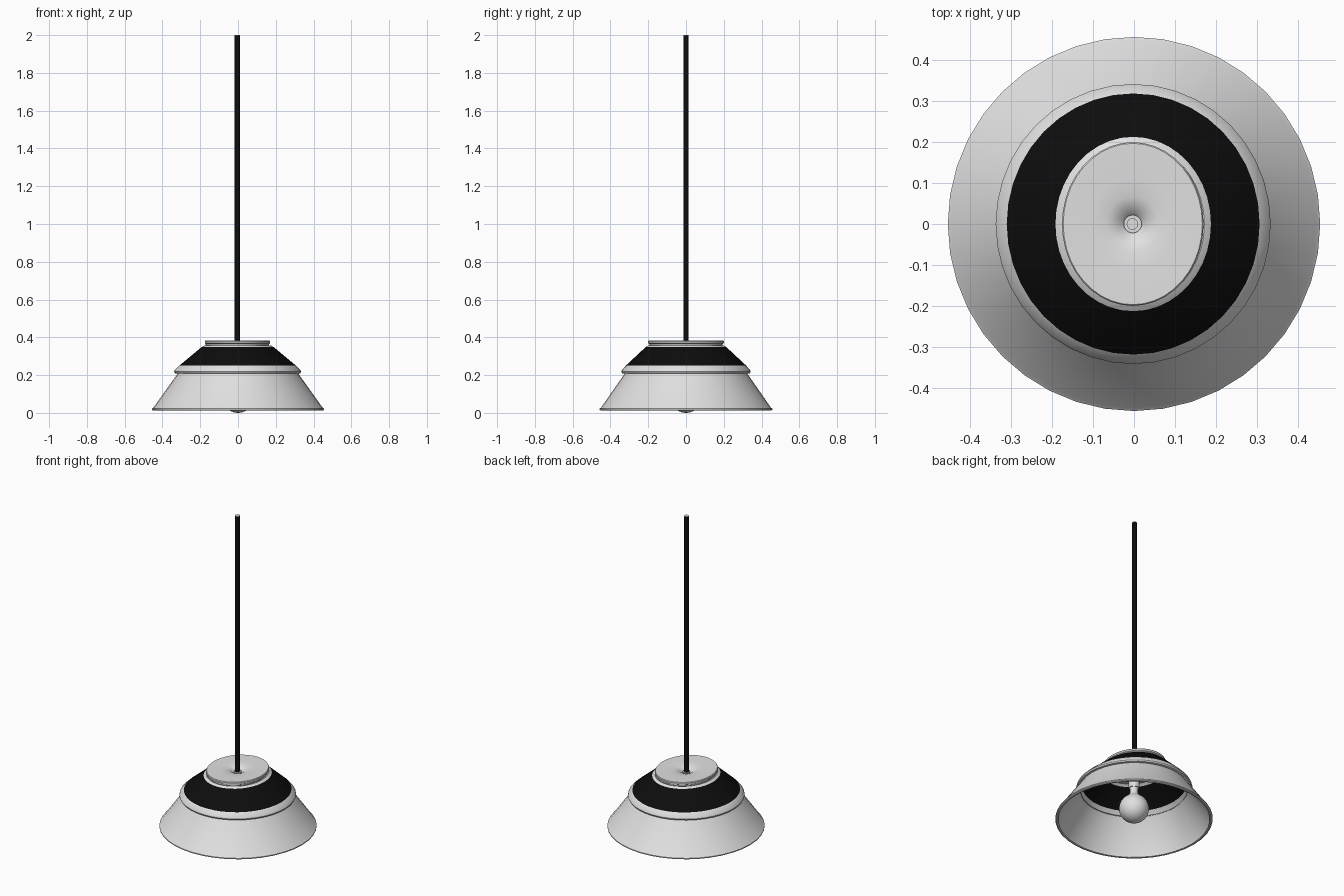
import bpy, bmesh, math

cube = bpy.data.objects.get("Cube")
if cube:
    bpy.data.objects.remove(cube, do_unlink=True)


def make_material(name, value):
    mat = bpy.data.materials.new(name)
    mat.use_nodes = True
    colour = (value, value, value, 1.0)
    mat.diffuse_color = colour
    mat.node_tree.nodes["Principled BSDF"].inputs["Base Color"].default_value = colour
    return mat


WHITE = make_material("soft white", 0.75)
BLACK = make_material("black", 0.004)


def loft(name, rows, mats, black_bands=(), closed=False, segments=40, cx=0.0, angle=35):
    """Skin elliptical rings (rx, ry, z); closed joins the last ring to the first."""
    bm = bmesh.new()
    rings = []
    for rx, ry, z in rows:
        turn = [2 * math.pi * i / segments for i in range(segments)]
        rings.append([bm.verts.new((cx + rx * math.cos(a), ry * math.sin(a), z)) for a in turn])
    count = len(rings)
    for r in range(count if closed else count - 1):
        low, high = rings[r], rings[(r + 1) % count]
        for i in range(segments):
            j = (i + 1) % segments
            face = bm.faces.new((low[i], low[j], high[j], high[i]))
            face.material_index = 1 if r in black_bands else 0
    if not closed:
        bm.faces.new(rings[0][::-1])
        bm.faces.new(rings[-1])
    bmesh.ops.recalc_face_normals(bm, faces=bm.faces)
    mesh = bpy.data.meshes.new(name)
    bm.to_mesh(mesh)
    bm.free()
    for m in mats:
        mesh.materials.append(m)
    obj = bpy.data.objects.new(name, mesh)
    bpy.context.collection.objects.link(obj)
    bpy.ops.object.select_all(action="DESELECT")
    obj.select_set(True)
    bpy.context.view_layer.objects.active = obj
    bpy.ops.object.shade_smooth_by_angle(angle=math.radians(angle))
    return obj


# Flared lower shade with a rolled rim
loft("lower_shade", [
    (0.448, 0.449, 0.012), (0.455, 0.457, 0.016), (0.455, 0.457, 0.022),
    (0.447, 0.449, 0.029), (0.316, 0.321, 0.213),
    (0.306, 0.311, 0.213), (0.436, 0.438, 0.026), (0.438, 0.440, 0.014),
], [WHITE], closed=True)

# Collar and upper cone with a black band outside and inside
loft("upper_shade", [
    (0.316, 0.320, 0.207), (0.333, 0.339, 0.210), (0.336, 0.342, 0.218),
    (0.333, 0.339, 0.227), (0.309, 0.319, 0.250),
    (0.190, 0.213, 0.349), (0.174, 0.198, 0.358),
    (0.160, 0.185, 0.352), (0.178, 0.202, 0.341),
    (0.298, 0.308, 0.244), (0.318, 0.324, 0.222), (0.306, 0.311, 0.209),
], [WHITE, BLACK], black_bands=(4, 8), closed=True, cx=-0.002)

# Top plate dipping to the cable hole
loft("top_plate", [
    (0.03, 0.03, 0.343), (0.160, 0.185, 0.352), (0.168, 0.193, 0.358),
    (0.168, 0.193, 0.365), (0.173, 0.200, 0.369), (0.173, 0.200, 0.379),
    (0.170, 0.197, 0.383), (0.100, 0.110, 0.382), (0.065, 0.067, 0.379),
    (0.040, 0.040, 0.371), (0.022, 0.022, 0.352),
], [WHITE], cx=-0.003)

# Bushing, cable and its pale cut end
loft("cable_bushing", [(0.022, 0.022, 0.345), (0.022, 0.022, 0.366)],
     [WHITE], segments=24, cx=-0.003)
loft("cable", [(0.014, 0.014, 0.350), (0.014, 0.014, 1.997)],
     [BLACK], segments=16, cx=-0.004)
loft("cable_end", [(0.014, 0.014, 1.997), (0.014, 0.014, 2.0)],
     [WHITE], segments=16, cx=-0.004)

# Round bulb blending into a neck, and the socket above it
R = 0.087
bulb = []
for k in range(1, 13):
    t = math.radians(0.5 + 13 * (k - 1))
    bulb.append((R * math.sin(t), R * math.sin(t), R - R * math.cos(t)))
bulb += [(0.026, 0.026, 0.178), (0.024, 0.024, 0.200), (0.025, 0.025, 0.225)]
loft("bulb", bulb, [WHITE], segments=32, angle=60)
loft("socket", [(0.030, 0.030, 0.222), (0.032, 0.032, 0.230), (0.032, 0.032, 0.348)],
     [WHITE], segments=24)
